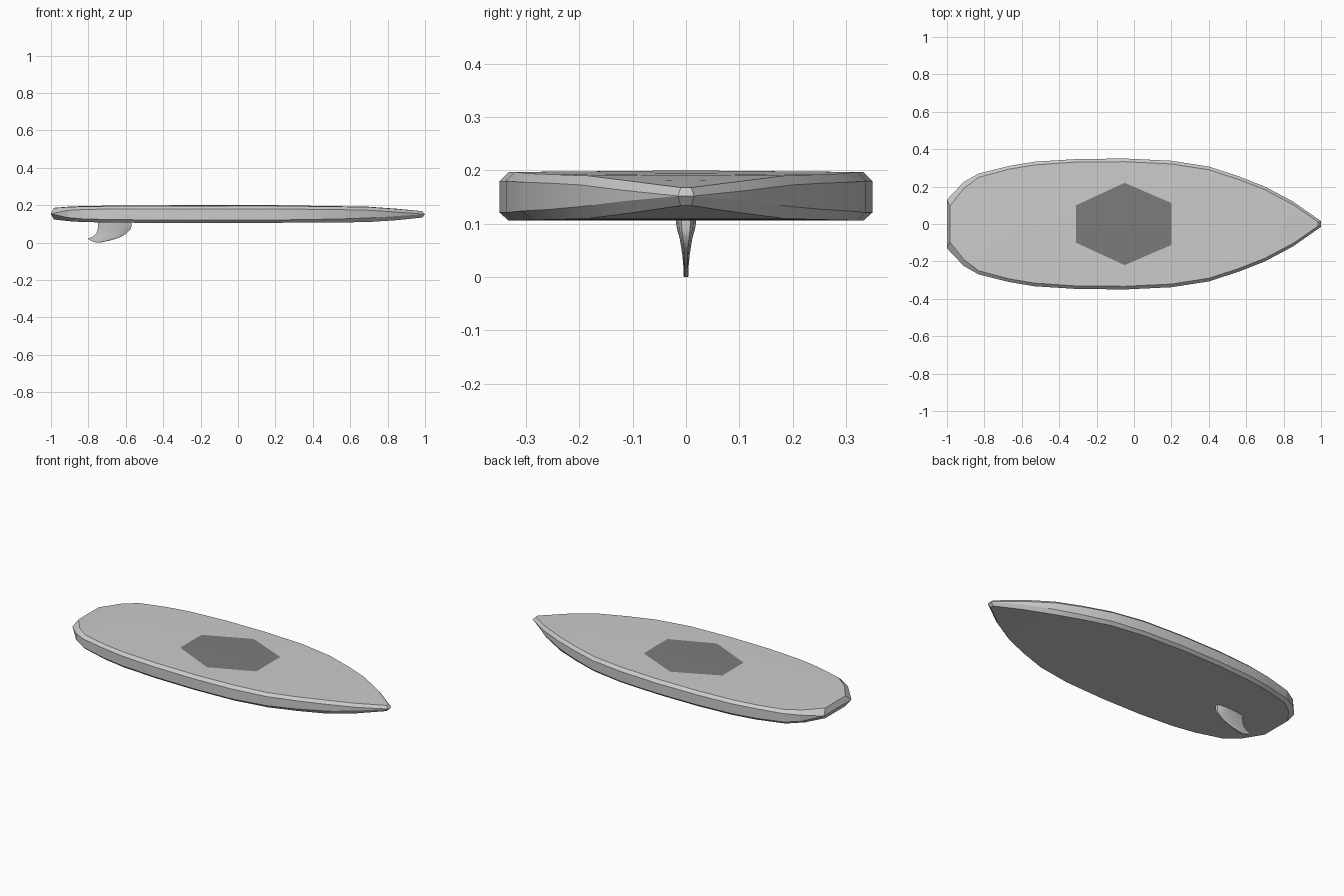
import bpy, bmesh, math

if "Cube" in bpy.data.objects:
    bpy.data.objects.remove(bpy.data.objects["Cube"])


def make_object(name, bm, smooth_angle=None):
    bmesh.ops.remove_doubles(bm, verts=bm.verts, dist=1e-5)
    bmesh.ops.recalc_face_normals(bm, faces=bm.faces)
    mesh = bpy.data.meshes.new(name)
    bm.to_mesh(mesh)
    bm.free()
    obj = bpy.data.objects.new(name, mesh)
    bpy.context.collection.objects.link(obj)
    if smooth_angle:
        bpy.ops.object.select_all(action='DESELECT')
        obj.select_set(True)
        bpy.context.view_layer.objects.active = obj
        bpy.ops.object.shade_smooth_by_angle(angle=math.radians(smooth_angle))
    return obj


def loft(bm, rings):
    rows = [[bm.verts.new(p) for p in ring] for ring in rings]
    for a, b in zip(rows, rows[1:]):
        for i in range(len(a)):
            j = (i + 1) % len(a)
            bm.faces.new((a[i], a[j], b[j], b[i]))
    return rows


# Board stations: rail x, deck x, rail half width, deck half width,
# deck z, upper rail z, lower rail z, bottom z
stations = [
    (-1.00, -.985, .130, .095, .185, .154, .154, .124),
    (-.91, -.91, .225, .190, .190, .172, .134, .115),
    (-.83, -.83, .270, .250, .193, .177, .127, .110),
    (-.67, -.67, .310, .293, .195, .180, .123, .107),
    (-.53, -.53, .333, .316, .196, .180, .122, .106),
    (-.31, -.31, .347, .331, .197, .180, .121, .106),
    (-.05, -.05, .350, .333, .197, .180, .121, .106),
    (.20, .20, .338, .321, .197, .180, .121, .106),
    (.40, .40, .307, .290, .194, .178, .124, .107),
    (.56, .56, .255, .238, .192, .176, .127, .108),
    (.70, .70, .200, .183, .190, .173, .132, .110),
    (.85, .85, .120, .104, .180, .163, .142, .120),
    (1.00, .985, .015, .010, .168, .152, .152, .134),
]


def crown(s):
    return s[4] + .003 * min(1, s[3] / .3)


def section(s):
    x, xd, w, d, zd, zu, zl, zb = s
    half = [(xd, d, zd), (x, w, zu), (x, w, zl), (xd, d, zb)]
    other = [(a, -b, c) for a, b, c in reversed(half)]
    return [(xd, 0, crown(s))] + half + other


# Board hull with bevelled rails and pointed end caps
bm = bmesh.new()
rows = loft(bm, [section(s) for s in stations])
for r in (rows[0], rows[-1]):
    bm.faces.new((r[0], r[1], r[2], r[7], r[8]))
    bm.faces.new((r[3], r[4], r[5], r[6]))
make_object("board", bm, 15)

# Hexagonal deck pad lying flush on the crowned deck
pad_mat = bpy.data.materials.new("dark_grey")
pad_mat.diffuse_color = (.2, .2, .2, 1)
pad_mat.use_nodes = True
pad_mat.node_tree.nodes["Principled BSDF"].inputs["Base Color"].default_value = pad_mat.diffuse_color
bm = bmesh.new()
lines = []
for x, y in ((-.31, .10), (-.05, .22), (.20, .112)):
    z0, drop = .2007, .003 * y / .33
    lines.append([bm.verts.new(p) for p in
                  ((x, -y, z0 - drop), (x, 0, z0), (x, y, z0 - drop))])
for a, b in zip(lines, lines[1:]):
    for i in range(2):
        bm.faces.new((a[i], b[i], b[i + 1], a[i + 1]))
pad = make_object("deck_pad", bm)
pad.data.materials.append(pad_mat)

# Swept fin: z, leading x, trailing x, half thickness
levels = [
    (.112, -.570, -.750, .020), (.090, -.570, -.748, .017),
    (.073, -.572, -.750, .012), (.055, -.590, -.755, .009),
    (.042, -.606, -.764, .007), (.032, -.624, -.777, .006),
    (.021, -.650, -.803, .005), (.011, -.686, -.790, .005),
    (.004, -.718, -.770, .005), (.000, -.738, -.752, .004),
]
bm = bmesh.new()
rings = []
for z, lead, trail, h in levels:
    side = [(0, .45), (.06, .75), (.3, 1), (.65, .8), (1, .25)]
    pts = [(lead + (trail - lead) * t, h * k, z) for t, k in side]
    rings.append(pts + [(x, -y, zz) for x, y, zz in reversed(pts)])
rows = loft(bm, rings)
bm.faces.new(rows[0])
bm.faces.new(rows[-1])
make_object("fin", bm, 40)
